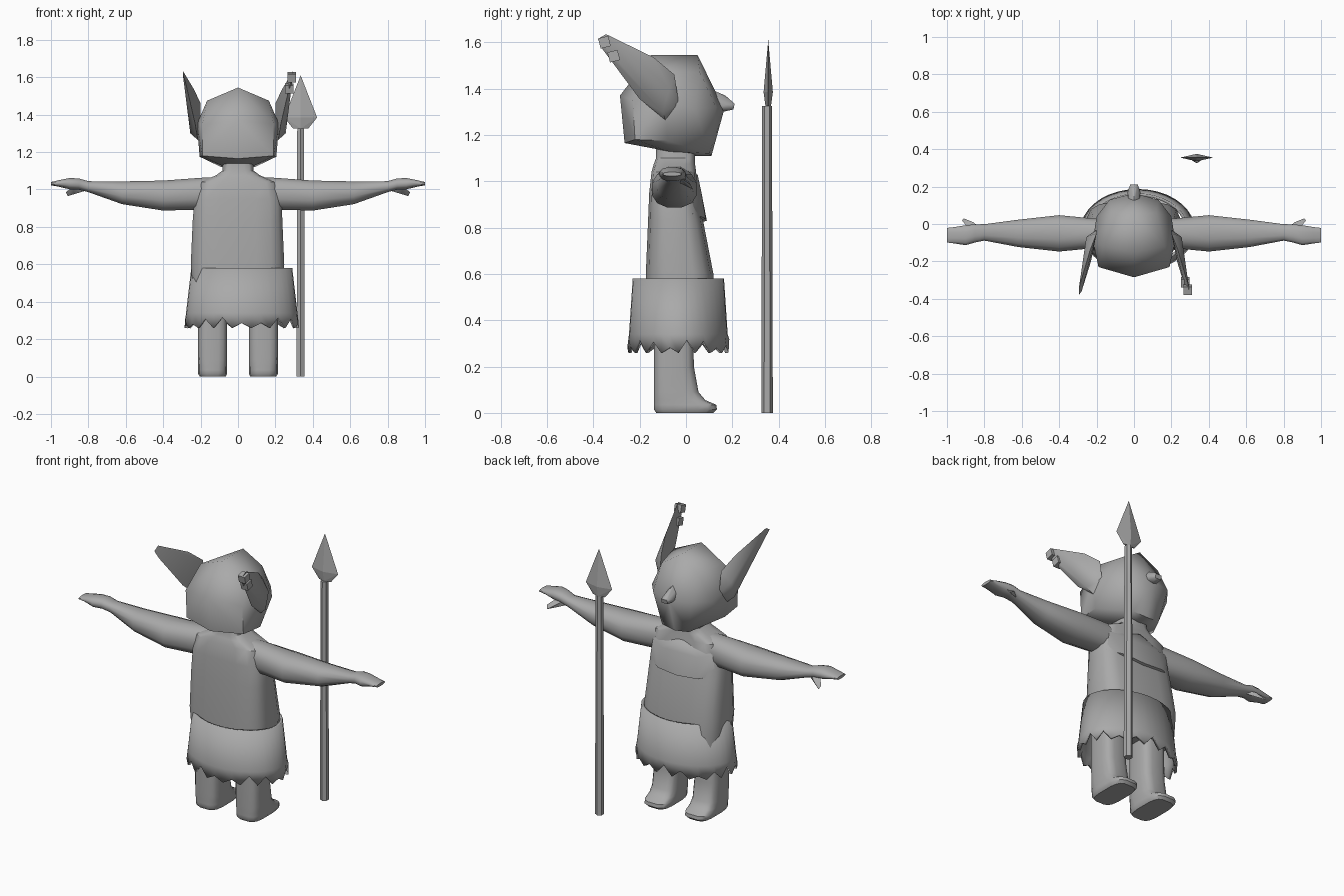
import bpy, bmesh, math
from mathutils import Vector, Matrix

grey = bpy.data.materials.new("grey")
grey.diffuse_color = (0.4, 0.4, 0.4, 1)


def finish(name, bm, angle=40, mirror=False):
    if mirror:  # duplicate across x = 0
        d = bmesh.ops.duplicate(bm, geom=bm.verts[:] + bm.edges[:] + bm.faces[:])
        for v in (g for g in d["geom"] if isinstance(g, bmesh.types.BMVert)):
            v.co.x *= -1
    bmesh.ops.recalc_face_normals(bm, faces=bm.faces)
    me = bpy.data.meshes.new(name)
    bm.to_mesh(me)
    bm.free()
    me.materials.append(grey)
    ob = bpy.data.objects.new(name, me)
    bpy.context.collection.objects.link(ob)
    bpy.ops.object.select_all(action="DESELECT")
    ob.select_set(True)
    bpy.context.view_layer.objects.active = ob
    if angle:
        bpy.ops.object.shade_smooth_by_angle(angle=math.radians(angle))
    return ob


def loft(name, rings, axis="z", n=16, power=3.0, angle=40, mirror=False):
    """Rings are (position, a0, a1, b0, b1): extents across the axis."""
    bm = bmesh.new()
    loops = []
    for p, a0, a1, b0, b1 in rings:
        loop = []
        for i in range(n):
            t = 2 * math.pi * (i + 0.5) / n
            c, s = math.cos(t), math.sin(t)
            a = (a0 + a1) / 2 + (a1 - a0) / 2 * math.copysign(abs(c) ** (2 / power), c)
            b = (b0 + b1) / 2 + (b1 - b0) / 2 * math.copysign(abs(s) ** (2 / power), s)
            loop.append(bm.verts.new((a, b, p) if axis == "z" else (p, a, b)))
        loops.append(loop)
    for l0, l1 in zip(loops, loops[1:]):
        for i in range(n):
            j = (i + 1) % n
            bm.faces.new((l0[i], l0[j], l1[j], l1[i]))
    bm.faces.new(loops[0])
    bm.faces.new(loops[-1])
    return finish(name, bm, angle, mirror)


def hull(name, points, angle=40, symmetric=False, mirror=False):
    bm = bmesh.new()
    pts = list(points)
    if symmetric:
        pts += [(-x, y, z) for x, y, z in points if x]
    for p in pts:
        bm.verts.new(p)
    r = bmesh.ops.convex_hull(bm, input=bm.verts)
    bmesh.ops.delete(bm, geom=list({g for g in r["geom_interior"] + r["geom_unused"]
                                   if isinstance(g, bmesh.types.BMVert)}), context="VERTS")
    return finish(name, bm, angle, mirror)


# Torso with neck
loft("torso", [
    (0.42, -0.24, 0.24, -0.17, 0.12), (0.60, -0.255, 0.25, -0.175, 0.12),
    (0.83, -0.245, 0.24, -0.165, 0.075), (0.95, -0.235, 0.235, -0.16, 0.05),
    (1.04, -0.21, 0.21, -0.15, 0.045), (1.075, -0.12, 0.12, -0.14, 0.04),
    (1.10, -0.085, 0.085, -0.13, 0.04), (1.16, -0.08, 0.08, -0.13, 0.04)], power=3.6)

# Chest swelling at the front
hull("chest", [(0.2, 0.03, 0.98), (0.22, 0.03, 0.86), (0.13, 0.085, 0.84),
               (0.12, 0.065, 0.96), (0, 0.09, 0.83), (0, 0.05, 1.03),
               (0.2, 0.0, 0.84), (0.15, 0.0, 1.02), (0, 0.0, 0.80)], 60, symmetric=True)

# Arms with flat hands
loft("arms", [
    (0.05, -0.13, 0.03, 0.90, 1.07), (0.20, -0.13, 0.03, 0.89, 1.065),
    (0.40, -0.15, 0.05, 0.885, 1.05), (0.62, -0.125, 0.025, 0.92, 1.045),
    (0.80, -0.09, 0.0, 0.985, 1.045), (0.85, -0.10, 0.0, 0.998, 1.06),
    (0.90, -0.115, -0.005, 1.0, 1.062), (0.96, -0.105, -0.015, 1.015, 1.05),
    (1.0, -0.10, -0.02, 1.022, 1.04)], axis="x", n=12, power=2.4, angle=50, mirror=True)
hull("thumbs", [(0.81, -0.04, 1.03), (0.81, -0.03, 0.995), (0.88, -0.03, 1.02),
                (0.88, 0.01, 0.975), (0.92, 0.02, 0.985), (0.91, 0.03, 0.965),
                (0.86, 0.01, 1.0)], mirror=True)

# Legs ending in stubby feet
loft("legs", [
    (0.0, 0.065, 0.205, -0.13, 0.12), (0.015, 0.057, 0.215, -0.14, 0.135),
    (0.035, 0.057, 0.215, -0.14, 0.132), (0.055, 0.057, 0.215, -0.14, 0.085),
    (0.09, 0.057, 0.215, -0.14, 0.055), (0.20, 0.057, 0.215, -0.14, 0.035),
    (0.45, 0.057, 0.215, -0.14, 0.03)], n=16, power=3.6, mirror=True)

# Flared skirt with a ragged hem
bm = bmesh.new()
n = 36
rows = []
for z, rx, ry in ((0.58, 0.27, 0.197), (0.34, 0.298, 0.213), (0.26, 0.306, 0.22)):
    row = []
    for i in range(n):
        t = 2 * math.pi * i / n
        notch = (0.04 + 0.02 * math.sin(i * 2.3)) if z < 0.3 and i % 2 else 0
        row.append(bm.verts.new((0.02 + rx * math.cos(t), -0.033 + ry * math.sin(t), z + notch)))
    rows.append(row)
for r0, r1 in zip(rows, rows[1:]):
    for i in range(n):
        j = (i + 1) % n
        bm.faces.new((r0[i], r0[j], r1[j], r1[i]))
skirt = finish("skirt", bm, 40)
mod = skirt.modifiers.new("thickness", "SOLIDIFY")
mod.thickness = 0.015
mod.offset = -1

# Head with a ridged crown
hull("head", [
    (0, -0.15, 1.545), (0, 0.05, 1.545), (0.165, -0.12, 1.475), (0.12, 0.06, 1.47),
    (0.22, -0.09, 1.35), (0.19, -0.23, 1.35), (0, -0.285, 1.37), (0.19, -0.22, 1.18),
    (0, -0.265, 1.165), (0.20, 0.04, 1.31), (0.13, 0.13, 1.32), (0, 0.165, 1.31),
    (0.09, 0.10, 1.12), (0, 0.11, 1.11), (0, 0.04, 1.11), (0.09, -0.08, 1.13),
    (0.205, -0.08, 1.175)], 60, symmetric=True)

# Nose
hull("nose", [(0, 0.10, 1.40), (0.025, 0.11, 1.37), (0.03, 0.13, 1.31), (0.035, 0.17, 1.33),
              (0.02, 0.21, 1.335), (0.02, 0.205, 1.31), (0, 0.17, 1.37), (0, 0.16, 1.30)],
     60, symmetric=True)

# Long swept-back ears
hull("ears", [
    (0.20, -0.03, 1.33), (0.215, -0.09, 1.265), (0.20, -0.05, 1.46), (0.255, -0.07, 1.40),
    (0.255, -0.10, 1.30), (0.23, -0.20, 1.355), (0.235, -0.14, 1.535), (0.265, -0.18, 1.46),
    (0.28, -0.36, 1.57), (0.295, -0.38, 1.615), (0.295, -0.345, 1.635)], 40, mirror=True)

# Small square studs on one ear
bm = bmesh.new()
for x, y, z in ((0.287, -0.352, 1.60), (0.275, -0.312, 1.54)):
    m = Matrix.Translation((x, y, z)) @ Matrix.Rotation(0.25, 4, "X")
    bmesh.ops.create_cube(bm, size=1, matrix=m @ Matrix.Diagonal((0.045, 0.045, 0.045, 1)))
finish("ear_studs", bm, 0)

# Spear: six-sided shaft and flat diamond point
bm = bmesh.new()
bmesh.ops.create_cone(bm, cap_ends=True, segments=6, radius1=0.025, radius2=0.021, depth=1.325,
                      matrix=Matrix.Translation((0.335, 0.35, 0.6625)))
finish("spear_shaft", bm, 0)
cx, cy = 0.335, 0.355
hull("spear_point", [(cx + sx * w, cy + sy * d, z)
                     for z, w, d in ((1.325, 0.04, 0.012), (1.385, 0.088, 0.02), (1.61, 0, 0))
                     for sx, sy in ((1, 0), (0, 1), (-1, 0), (0, -1))], 0)
